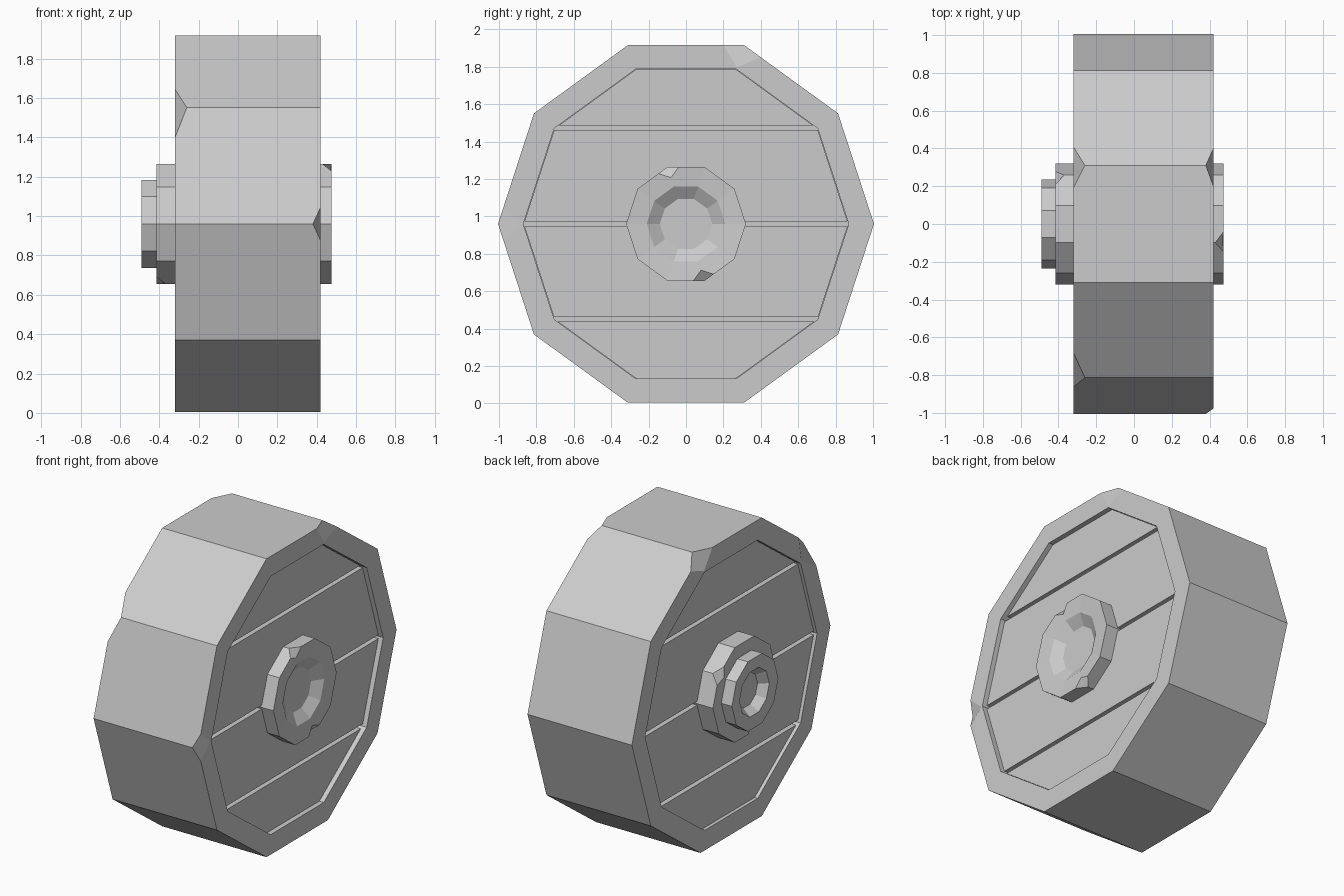
import bpy
import bmesh
from math import cos, sin, radians
from mathutils import Vector

SIDES = 10
CENTRE = Vector((0, 0, 0.96))

if "Cube" in bpy.data.objects:
    bpy.data.objects.remove(bpy.data.objects["Cube"], do_unlink=True)

grey = bpy.data.materials.new("plain grey")
grey.use_nodes = True
grey.diffuse_color = (0.6, 0.6, 0.6, 1)
grey.node_tree.nodes["Principled BSDF"].inputs["Base Color"].default_value = (0.6, 0.6, 0.6, 1)


def rim_point(x, radius, k):
    a = radians(360 / SIDES * k)
    return CENTRE + Vector((x, radius * cos(a), radius * sin(a)))


def lathe(profile):
    """Ten-sided solid around the x axis from (x, radius) pairs, capped at both ends."""
    bm = bmesh.new()
    rings = [[bm.verts.new(rim_point(x, r, k)) for k in range(SIDES)] for x, r in profile]
    for a, b in zip(rings, rings[1:]):
        for k in range(SIDES):
            n = (k + 1) % SIDES
            bm.faces.new((a[k], a[n], b[n], b[k]))
    bm.faces.new(rings[0])
    bm.faces.new(rings[-1])
    bmesh.ops.recalc_face_normals(bm, faces=bm.faces[:])
    return bm


def chip(bm, x, radius, k, across, inward, along):
    """Break off one corner, with a separate reach in each direction."""
    corner = rim_point(x, radius, k)
    vert = min(bm.verts, key=lambda v: (v.co - corner).length)
    origin = vert.co.copy()
    radial = (rim_point(0, 1, k) - CENTRE).normalized()
    new = bmesh.ops.bevel(bm, geom=[vert], offset=0.04, segments=1,
                          affect='VERTICES')["verts"]
    for v in new:
        d = (v.co - origin).normalized()
        if abs(d.x) > 0.8:
            reach = across
        elif abs(d.dot(radial)) > 0.8:
            reach = inward
        else:
            reach = along
        v.co = origin + d * reach


def finish(bm, name):
    bmesh.ops.recalc_face_normals(bm, faces=bm.faces[:])
    mesh = bpy.data.meshes.new(name)
    bm.to_mesh(mesh)
    bm.free()
    mesh.materials.append(grey)
    obj = bpy.data.objects.new(name, mesh)
    bpy.context.scene.collection.objects.link(obj)
    return obj


# Rim with the sunken backing behind the planks
rim = lathe([(0.36, 0.8), (0.36, 0.87), (0.42, 0.87), (0.42, 1.005),
             (-0.32, 1.005), (-0.32, 0.87), (-0.27, 0.87), (-0.27, 0.8)])
for x, k, along in ((-0.32, 4, 0.16), (-0.32, 2, 0.12), (0.42, 2, 0.11), (0.42, 5, 0.09)):
    chip(rim, x, 1.005, k, 0.06 if x < 0 else 0.04, 0.125, along)
finish(rim, "rim")

# Four planks, cut from one disc with narrow gaps between them
seams = [0.45, 0.96, 1.475]
gap = 0.012
bounds = [-1] + seams + [3]
for i, (low, high) in enumerate(zip(bounds, bounds[1:])):
    plank = lathe([(0.39, 0.868), (-0.3, 0.868)])
    for z, way in ((low + gap, -1), (high - gap, 1)):
        cut = bmesh.ops.bisect_plane(
            plank, geom=plank.verts[:] + plank.edges[:] + plank.faces[:],
            plane_co=(0, 0, z), plane_no=(0, 0, way), clear_outer=True)
        edges = [e for e in cut["geom_cut"] if isinstance(e, bmesh.types.BMEdge)]
        if edges:
            bmesh.ops.holes_fill(plank, edges=edges)
    finish(plank, f"plank_{i + 1}")

# Hub: broad dished cap on one side, stepped hollow boss on the other
hub = lathe([(0.42, 0.14), (0.465, 0.21), (0.475, 0.32), (-0.415, 0.32),
             (-0.415, 0.235), (-0.49, 0.235), (-0.485, 0.15), (-0.43, 0.11)])
for x, k in ((0.475, 3), (0.475, 8), (-0.415, 1), (-0.415, 7)):
    chip(hub, x, 0.32, k, 0.045, 0.06, 0.06)
finish(hub, "hub")
